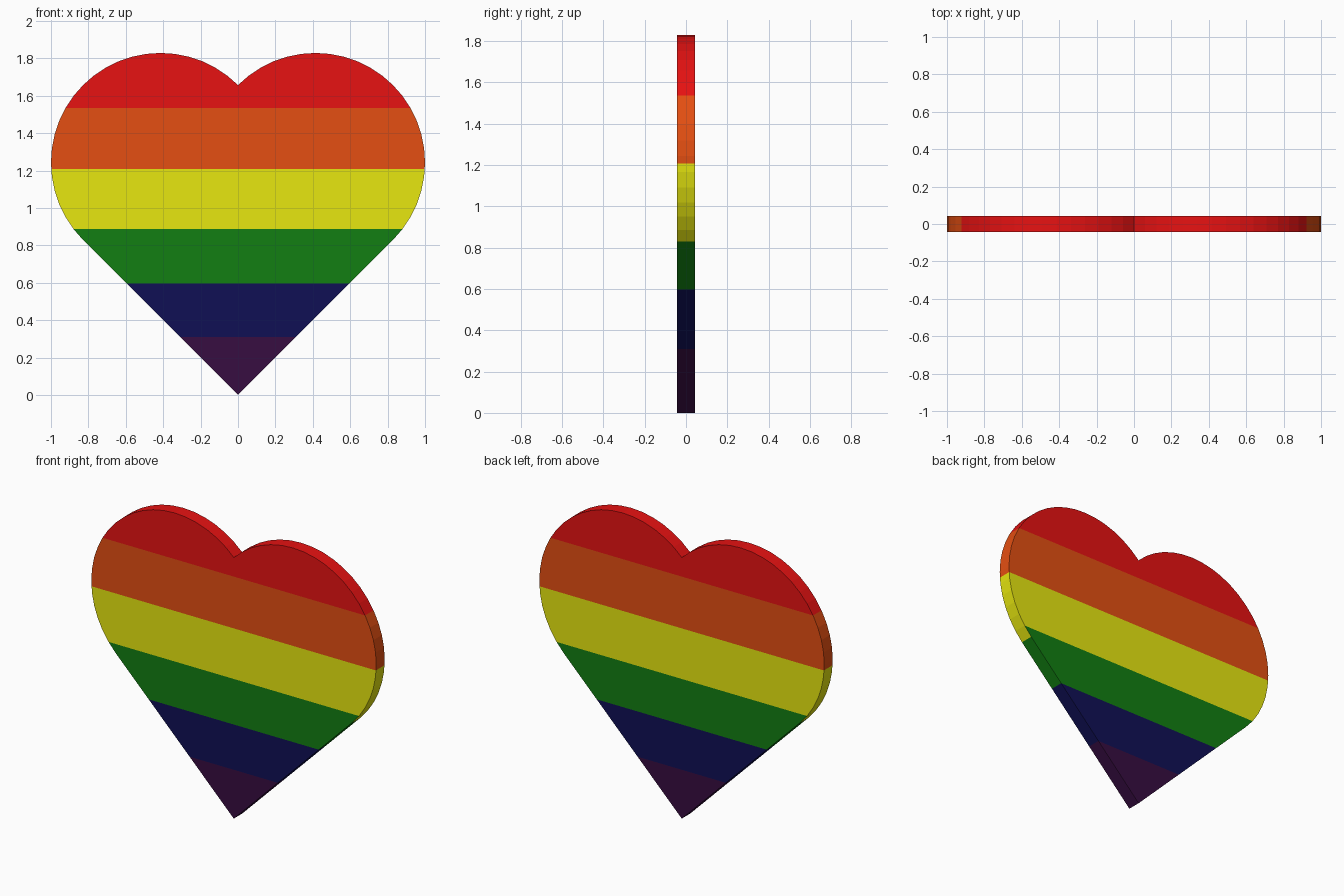
import bpy, bmesh, math

if "Cube" in bpy.data.objects:
    bpy.data.objects.remove(bpy.data.objects["Cube"])

D = 2 / (1 + math.sqrt(2))      # half diagonal of the square under the lobes
R = D * math.sqrt(0.5)          # lobe radius
T = 0.0425                      # half thickness
CUTS = [0.31, 0.597, 1.5 * D + R * math.sin(math.radians(-37.5)), 1.207, 1.5 * D + R * 0.5]
STRIPES = [
    ("purple", (0.038, 0.004, 0.053)),
    ("blue", (0.005, 0.005, 0.09)),
    ("green", (0.006, 0.21, 0.006)),
    ("yellow", (0.8, 0.8, 0.005)),
    ("orange", (0.78, 0.078, 0.006)),
    ("red", (0.8, 0.006, 0.006)),
]

# Heart outline: tip, right lobe up to the notch, mirrored left lobe
angles = [math.radians(-45 + 7.5 * i) for i in range(25)]
right = [(D / 2 + R * math.cos(a), 1.5 * D + R * math.sin(a)) for a in angles]
right[-1] = (0, 2 * D)
outline = [(0, 0)] + right + [(-x, z) for x, z in reversed(right[:-1])]

# Extruded plate
bm = bmesh.new()
face = bm.faces.new([bm.verts.new((x, -T, z)) for x, z in outline])
ext = bmesh.ops.extrude_face_region(bm, geom=[face], use_keep_orig=True)
new_verts = [g for g in ext["geom"] if isinstance(g, bmesh.types.BMVert)]
bmesh.ops.translate(bm, verts=new_verts, vec=(0, 2 * T, 0))

# Stripe boundaries
for z in CUTS:
    bmesh.ops.bisect_plane(bm, geom=bm.verts[:] + bm.edges[:] + bm.faces[:],
                           dist=1e-4, plane_co=(0, 0, z), plane_no=(0, 0, 1))
bmesh.ops.recalc_face_normals(bm, faces=bm.faces[:])

# Colour each face by its height; on the rim, yellow runs to the end of the arc
for f in bm.faces:
    cuts = list(CUTS)
    if abs(f.normal.y) < 0.5:
        cuts[2] = D
    height = f.calc_center_bounds().z
    f.material_index = sum(height > c for c in cuts)

mesh = bpy.data.meshes.new("striped_heart")
bm.to_mesh(mesh)
bm.free()
for name, color in STRIPES:
    mat = bpy.data.materials.new(name)
    mat.diffuse_color = (*color, 1)
    mat.use_nodes = True
    mat.node_tree.nodes["Principled BSDF"].inputs["Base Color"].default_value = mat.diffuse_color
    mesh.materials.append(mat)
heart = bpy.data.objects.new("striped_heart", mesh)
bpy.context.collection.objects.link(heart)
